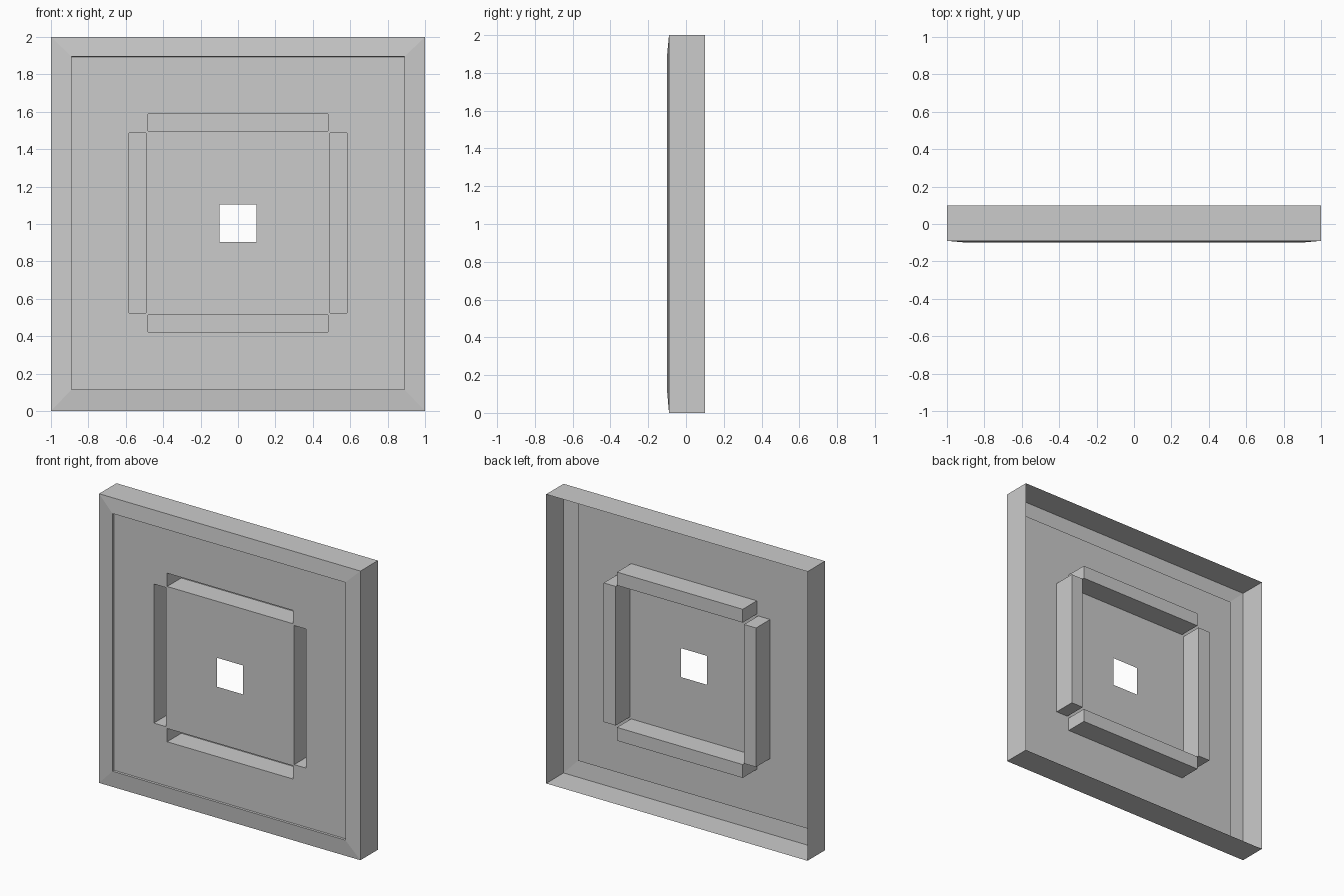
import bpy, bmesh

if "Cube" in bpy.data.objects:
    bpy.data.objects.remove(bpy.data.objects["Cube"])

CZ = 1.005                 # height of the panel centre
RIM, PANEL_Y = 0.891, -0.087
FLOOR_Y = 0.067            # back of the slot pockets


def finish(bm, name):
    bmesh.ops.recalc_face_normals(bm, faces=bm.faces)
    me = bpy.data.meshes.new(name)
    bm.to_mesh(me)
    bm.free()
    ob = bpy.data.objects.new(name, me)
    bpy.context.collection.objects.link(ob)
    return ob


# Thin-walled frame: side wall, sloping front rim, small step back to the panel
bm = bmesh.new()
rings = []
for half, y, cz in [(1, 0.1, 1), (1, -0.09, 1), (RIM, -0.1, CZ), (RIM - 0.002, PANEL_Y, CZ)]:
    rings.append([bm.verts.new((sx * half, y, cz + sz * half))
                  for sx, sz in ((-1, -1), (1, -1), (1, 1), (-1, 1))])
for a, b in zip(rings, rings[1:]):
    for i in range(4):
        j = (i + 1) % 4
        bm.faces.new((a[i], a[j], b[j], b[i]))
finish(bm, "frame")

# Panel: symmetric grid with a centre hole and four slots pushed backward
bm = bmesh.new()
pos = [0.1, 0.481, 0.491, 0.583, RIM - 0.002]
cuts = [-p for p in reversed(pos)] + pos
grid = [[bm.verts.new((x, PANEL_Y, CZ + z)) for z in cuts] for x in cuts]
slots = []
for i in range(len(cuts) - 1):
    for j in range(len(cuts) - 1):
        x = abs(cuts[i] + cuts[i + 1]) / 2
        z = abs(cuts[j] + cuts[j + 1]) / 2
        if max(x, z) < 0.1:
            continue
        f = bm.faces.new((grid[i][j], grid[i + 1][j], grid[i + 1][j + 1], grid[i][j + 1]))
        if min(x, z) < 0.481 and 0.491 < max(x, z) < 0.583:
            slots.append(f)
out = bmesh.ops.extrude_face_region(bm, geom=slots)
moved = [v for v in out["geom"] if isinstance(v, bmesh.types.BMVert)]
bmesh.ops.translate(bm, verts=moved, vec=(0, FLOOR_Y - PANEL_Y, 0))
# Remove any original faces left covering the slot openings
bmesh.ops.delete(bm, geom=[f for f in slots if f.is_valid
                           and all(abs(v.co.y - PANEL_Y) < 1e-5 for v in f.verts)],
                 context='FACES_ONLY')
finish(bm, "slotted_panel")
